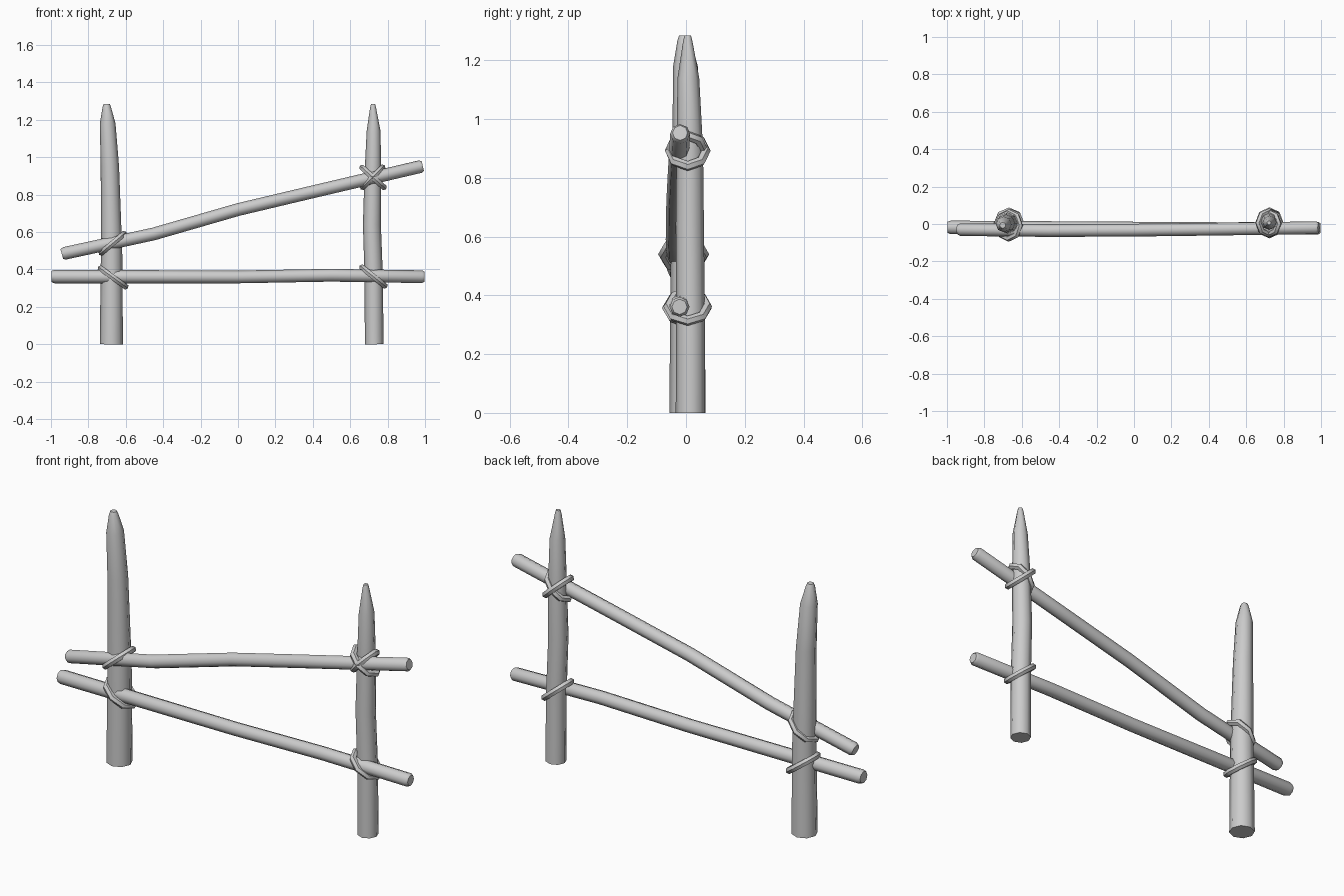
import bpy, bmesh, math
from mathutils import Vector

cube = bpy.data.objects.get("Cube")
if cube:
    bpy.data.objects.remove(cube, do_unlink=True)

grey = bpy.data.materials.new("plain grey")
grey.use_nodes = True
colour = (0.6, 0.6, 0.6, 1)
grey.diffuse_color = colour
grey.node_tree.nodes["Principled BSDF"].inputs["Base Color"].default_value = colour


def tube(name, stations, ref, closed=False, sides=8):
    """Sweep a polygon along (x, y, z, radius) stations; ref fixes its twist."""
    bm = bmesh.new()
    pts = [Vector(s[:3]) for s in stations]
    n = len(pts)
    loops = []
    for i, p in enumerate(pts):
        if closed:
            t = pts[(i + 1) % n] - pts[i - 1]
        else:
            t = pts[min(i + 1, n - 1)] - pts[max(i - 1, 0)]
        u = t.cross(Vector(ref)).normalized()
        v = u.cross(t).normalized()
        angles = [math.tau * k / sides for k in range(sides)]
        loops.append([bm.verts.new(p + stations[i][3] * (u * math.cos(a) + v * math.sin(a)))
                      for a in angles])
    pairs = list(zip(loops, loops[1:]))
    if closed:
        pairs.append((loops[-1], loops[0]))
    else:
        bm.faces.new(loops[0])
        bm.faces.new(loops[-1])
    for a, b in pairs:
        for k in range(sides):
            j = (k + 1) % sides
            bm.faces.new((a[k], a[j], b[j], b[k]))
    bmesh.ops.recalc_face_normals(bm, faces=bm.faces)
    mesh = bpy.data.meshes.new(name)
    bm.to_mesh(mesh)
    bm.free()
    mesh.materials.append(grey)
    ob = bpy.data.objects.new(name, mesh)
    bpy.context.collection.objects.link(ob)
    bpy.ops.object.select_all(action='DESELECT')
    ob.select_set(True)
    bpy.context.view_layer.objects.active = ob
    bpy.ops.object.shade_smooth_by_angle(angle=math.radians(50))
    return ob


def rope(name, x, y, z, half_length, half_depth, tilt):
    """Tilted oval rope loop around a post and a rail."""
    c, s = math.cos(math.radians(tilt)), math.sin(math.radians(tilt))
    stations = []
    for k in range(8):
        a = math.tau * k / 8
        d = half_length * math.cos(a)
        stations.append((x + d * c, y + half_depth * math.sin(a), z + d * s, 0.017))
    tube(name, stations, (-s, 0, c), closed=True, sides=6)


# Sharpened posts
tube("right_post", [(-0.677, 0.005, 0, 0.062), (-0.676, 0.005, 0.5, 0.057),
                    (-0.685, 0.003, 0.95, 0.049), (-0.697, -0.002, 1.18, 0.042),
                    (-0.702, -0.007, 1.27, 0.022), (-0.702, -0.007, 1.285, 0.016)], (0, 1, 0))
tube("left_post", [(0.728, 0.015, 0, 0.05), (0.726, 0.015, 0.35, 0.049),
                   (0.716, 0.013, 0.64, 0.048), (0.721, 0.013, 0.9, 0.045),
                   (0.725, 0.008, 1.14, 0.037), (0.722, 0.006, 1.265, 0.016),
                   (0.722, 0.006, 1.285, 0.011)], (0, 1, 0))

# Rails with worn ends
tube("lower_rail", [(-0.997, -0.018, 0.362, 0.03), (-0.98, -0.018, 0.362, 0.036),
                    (0, -0.022, 0.36, 0.034), (0.5, -0.025, 0.369, 0.034),
                    (0.985, -0.022, 0.361, 0.034), (0.997, -0.022, 0.361, 0.026)], (0, 1, 0))
tube("upper_rail", [(-0.942, -0.03, 0.482, 0.027), (-0.928, -0.03, 0.486, 0.034),
                    (-0.45, -0.035, 0.59, 0.034), (0, -0.033, 0.72, 0.034),
                    (0.4, -0.028, 0.815, 0.034), (0.975, -0.02, 0.95, 0.034),
                    (0.988, -0.02, 0.953, 0.026)], (0, 1, 0))

# Rope lashings at the four crossings
rope("lower_right_lashing", -0.668, 0.003, 0.357, 0.082, 0.068, -36)
rope("upper_right_lashing", -0.67, -0.008, 0.54, 0.078, 0.07, 40)
rope("lower_left_lashing", 0.724, 0.006, 0.362, 0.077, 0.066, -39)
rope("upper_left_lashing", 0.722, 0.006, 0.892, 0.077, 0.061, -42)
rope("upper_left_cross_lashing", 0.72, 0.002, 0.893, 0.074, 0.057, 45)
